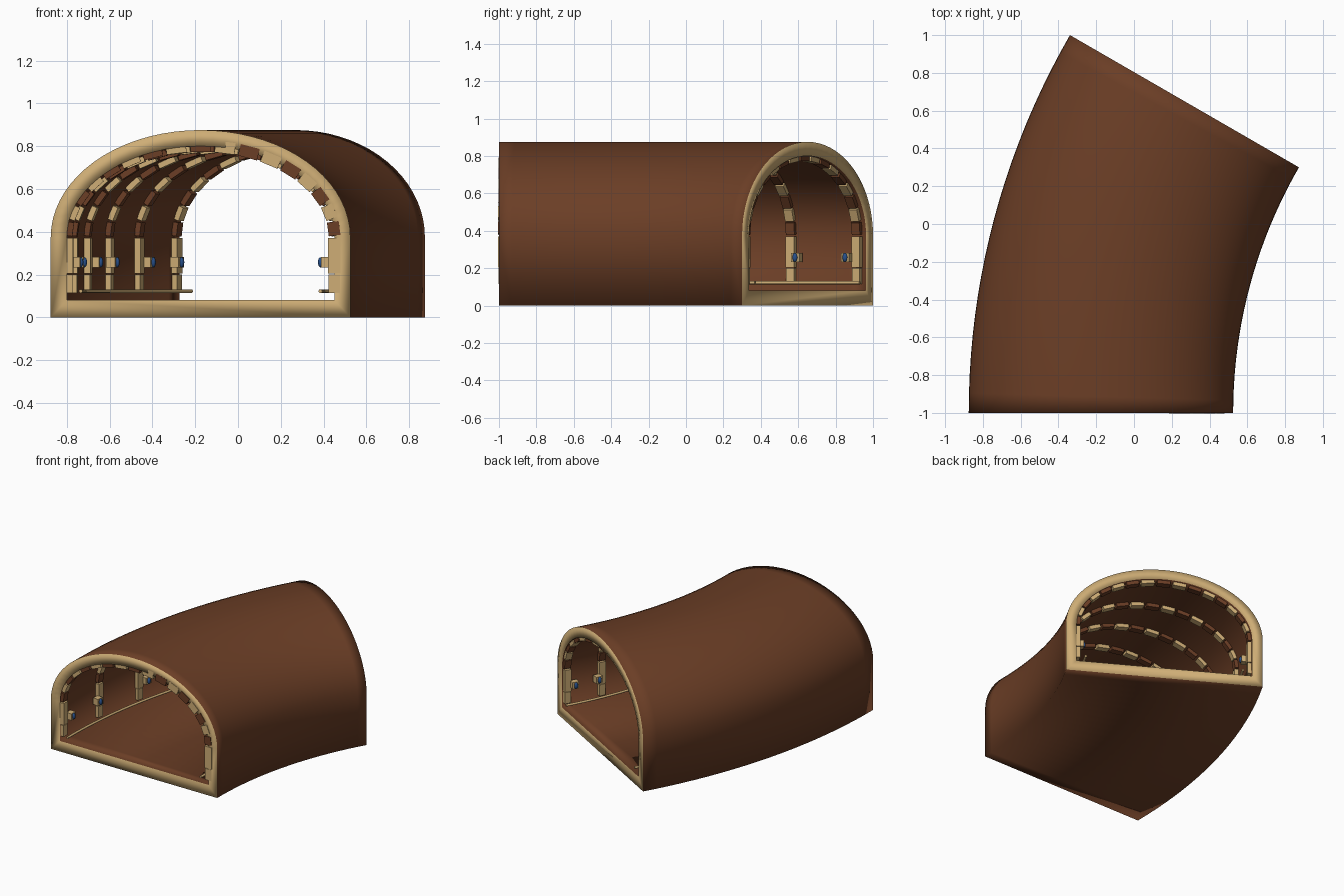
import bpy, bmesh, math
from math import sin, cos, pi, radians
from mathutils import Matrix, Vector

if "Cube" in bpy.data.objects:
    bpy.data.objects.remove(bpy.data.objects["Cube"])

BEND = 3.3             # bend radius of the tunnel centre line
PIVOT = (3.125, -1, 0)
TURN = 30
SPRING = 0.375         # height where the arch begins
INNER = 0.625          # half width of the passage
INNER_RISE = 0.425


def material(name, colour):
    m = bpy.data.materials.new(name)
    m.use_nodes = True
    m.diffuse_color = (*colour, 1)
    b = m.node_tree.nodes["Principled BSDF"]
    b.inputs["Base Color"].default_value = (*colour, 1)
    b.inputs["Roughness"].default_value = 0.8
    return m


brown = material("earth brown", (0.147, 0.048, 0.019))
tan = material("sandy tan", (0.62, 0.42, 0.18))
blue = material("lamp blue", (0.02, 0.08, 0.26))


def frame(deg):
    """Cross-section frame at an angle along the bend."""
    return (Matrix.Translation(PIVOT) @ Matrix.Rotation(-radians(deg), 4, 'Z')
            @ Matrix.Translation((-BEND, 0, 0)))


def finish(bm, name, mats, smooth=False):
    bmesh.ops.recalc_face_normals(bm, faces=bm.faces)
    for f in bm.faces:
        f.smooth = smooth
    me = bpy.data.meshes.new(name)
    bm.to_mesh(me)
    bm.free()
    for m in mats:
        me.materials.append(m)
    ob = bpy.data.objects.new(name, me)
    bpy.context.collection.objects.link(ob)
    return ob


def box(bm, mat, size, index=0):
    made = bmesh.ops.create_cube(bm, size=1, matrix=mat @ Matrix.Diagonal((*size, 1)))
    for f in {f for v in made["verts"] for f in v.link_faces}:
        f.material_index = index


def arch(half, rise, base, steps=36):
    pts = [Vector((-half, 0, base))]
    for i in range(steps + 1):
        a = pi * i / steps
        pts.append(Vector((-half * cos(a), 0, SPRING + rise * sin(a))))
    return pts + [Vector((half, 0, base))]


# Tunnel shell: outer and inner arches swept round the bend, tan end rims
bm = bmesh.new()
outer, inner = arch(0.7, 0.5, 0), arch(INNER, INNER_RISE, 0.08)
n, steps = len(outer), 20
rings = []
for s in range(steps + 1):
    m = frame(TURN * s / steps)
    rings.append([[bm.verts.new(m @ p) for p in loop] for loop in (outer, inner)])
for a, b in zip(rings, rings[1:]):
    for k in (0, 1):
        for i in range(n):
            j = (i + 1) % n
            bm.faces.new((a[k][i], a[k][j], b[k][j], b[k][i]))
for end in (rings[0], rings[-1]):
    for i in range(n):
        j = (i + 1) % n
        f = bm.faces.new((end[0][i], end[0][j], end[1][j], end[1][i]))
        f.material_index = 1
finish(bm, "tunnel_shell", [brown, tan], smooth=True)

# Ribs: two-block pillars, arch blocks and wall lamps
pillars, blocks, holders, lamps = (bmesh.new() for _ in range(4))
COUNT = 17
for rib in range(6):
    deg = 0.45 + 5.77 * rib
    m = frame(deg)
    for side in (-1, 1):
        box(pillars, m @ Matrix.Translation((side * INNER, 0, 0.157)), (0.055, 0.046, 0.085))
        box(pillars, m @ Matrix.Translation((side * INNER, 0, 0.287)), (0.06, 0.05, 0.166))
        # lamps sit alternately beyond and before their pillar
        shift = 0.045 * (-1) ** rib
        box(holders, m @ Matrix.Translation((side * 0.585, shift, 0.257)), (0.045, 0.05, 0.05))
        bmesh.ops.create_uvsphere(
            lamps, u_segments=12, v_segments=8, radius=1,
            matrix=m @ Matrix.Translation((side * 0.56, shift, 0.257))
            @ Matrix.Diagonal((0.012, 0.014, 0.024, 1)))
    # arch stones, alternating in colour
    for i in range(COUNT):
        a = pi * (i + 0.5) / COUNT
        tangent = Vector((INNER * sin(a), 0, INNER_RISE * cos(a)))
        lean = Matrix.Rotation(-math.atan2(tangent.z, tangent.x), 4, 'Y')
        spot = Matrix.Translation((-INNER * cos(a), 0, SPRING + INNER_RISE * sin(a)))
        box(blocks, m @ spot @ lean, (tangent.length * pi / COUNT * 0.82, 0.05, 0.055), i % 2)
finish(pillars, "wall_pillars", [tan])
finish(blocks, "arch_blocks", [brown, tan])
finish(holders, "lamp_holders", [tan])
finish(lamps, "wall_lamps", [blue], smooth=True)

# Low rails along both walls
for side, name in ((1, "left_rail"), (-1, "right_rail")):
    cu = bpy.data.curves.new(name, 'CURVE')
    cu.dimensions = '3D'
    cu.bevel_depth = 0.009
    cu.bevel_resolution = 2
    cu.use_fill_caps = True
    sp = cu.splines.new('POLY')
    sp.points.add(steps)
    for s, p in enumerate(sp.points):
        p.co = (*(frame(TURN * s / steps) @ Vector((side * 0.56, 0, 0.122))), 1)
    cu.materials.append(tan)
    bpy.context.collection.objects.link(bpy.data.objects.new(name, cu))
